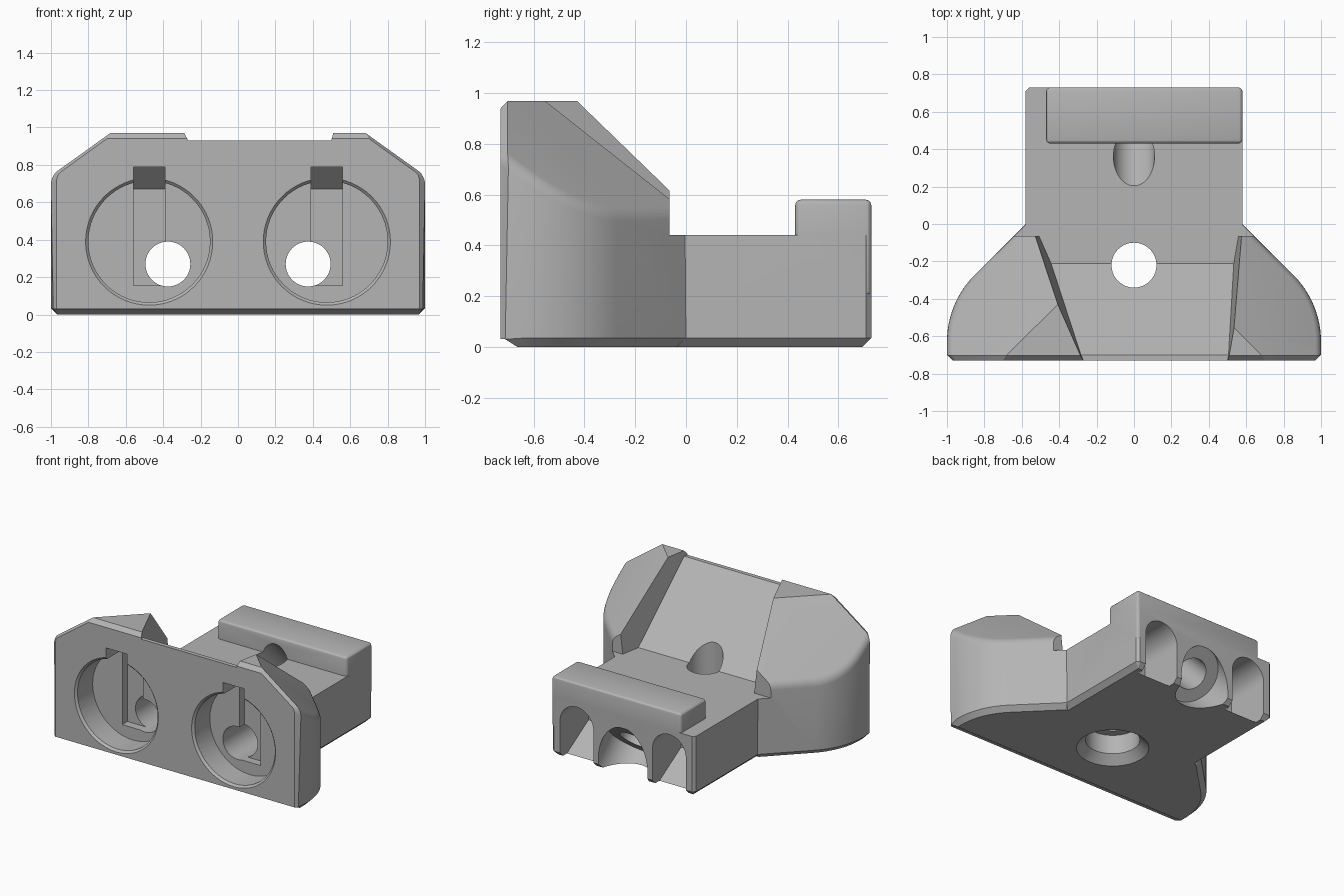
import bpy, bmesh, math
from mathutils import Vector

cube = bpy.data.objects.get("Cube")
if cube:
    bpy.data.objects.remove(cube)

grey = bpy.data.materials.new("plain grey")
grey.use_nodes = True
COLOUR = (0.46, 0.46, 0.46, 1)
grey.diffuse_color = COLOUR
grey.node_tree.nodes["Principled BSDF"].inputs["Base Color"].default_value = COLOUR


def prism(points, extrude):
    """Closed prism from a 3D outline swept along a vector."""
    bm = bmesh.new()
    face = bm.faces.new([bm.verts.new(p) for p in points])
    top = bmesh.ops.extrude_face_region(bm, geom=[face])["geom"]
    bmesh.ops.translate(bm, vec=extrude, verts=[v for v in top if isinstance(v, bmesh.types.BMVert)])
    bmesh.ops.recalc_face_normals(bm, faces=bm.faces)
    return bm


def side_prism(profile, x0, x1):
    return prism([(x0, y, z) for y, z in profile], (x1 - x0, 0, 0))


def box(x0, x1, y0, y1, z0, z1):
    return prism([(x0, y0, z0), (x1, y0, z0), (x1, y1, z0), (x0, y1, z0)], (0, 0, z1 - z0))


def cone(start, end, r1, r2=None):
    """Cylinder or cone running between two points."""
    a, b = Vector(start), Vector(end)
    bm = bmesh.new()
    bmesh.ops.create_cone(bm, cap_ends=True, segments=64, radius1=r1,
                          radius2=r1 if r2 is None else r2, depth=(b - a).length)
    bmesh.ops.rotate(bm, matrix=(b - a).to_track_quat("Z", "Y").to_matrix(), verts=bm.verts)
    bmesh.ops.translate(bm, vec=(a + b) / 2, verts=bm.verts)
    return bm


def slice_off(bm, point, normal):
    """Remove everything on the normal's side of a plane and cap it."""
    geom = bm.verts[:] + bm.edges[:] + bm.faces[:]
    cut = bmesh.ops.bisect_plane(bm, geom=geom, dist=1e-5, plane_co=point,
                                 plane_no=normal, clear_outer=True)["geom_cut"]
    bmesh.ops.holes_fill(bm, edges=[e for e in cut if isinstance(e, bmesh.types.BMEdge)])
    bmesh.ops.recalc_face_normals(bm, faces=bm.faces)


def bevel(bm, rule, width, segments=1):
    """Bevel the edges whose two face normals satisfy the rule."""
    edges = [e for e in bm.edges if len(e.link_faces) == 2
             and (rule(*[f.normal for f in e.link_faces])
                  or rule(*[f.normal for f in reversed(e.link_faces)]))]
    bmesh.ops.bevel(bm, geom=edges, offset=width, offset_type="OFFSET", segments=segments,
                    profile=0.5, affect="EDGES", clamp_overlap=True)
    bmesh.ops.recalc_face_normals(bm, faces=bm.faces)


def make(name, bm):
    mesh = bpy.data.meshes.new(name)
    bm.to_mesh(mesh)
    bm.free()
    mesh.materials.append(grey)
    obj = bpy.data.objects.new(name, mesh)
    bpy.context.collection.objects.link(obj)
    return obj


def combine(target, bm, operation="DIFFERENCE"):
    """Apply one boolean step and throw the tool away."""
    tool = make("tool", bm)
    mod = target.modifiers.new("step", "BOOLEAN")
    mod.object, mod.operation, mod.solver = tool, operation, "EXACT"
    graph = bpy.context.evaluated_depsgraph_get()
    result = bpy.data.meshes.new_from_object(target.evaluated_get(graph))
    target.modifiers.clear()
    target.data = result
    bpy.data.objects.remove(tool)


# Wide front part: curved plan, then sloping roof planes on each shoulder
half = [(1, -0.73)]
for i in range(13):
    t = math.radians(45 * i / 12)
    half.append((1 - 0.507 * (1 - math.cos(t)), -0.63 + 0.507 * math.sin(t)))
half.append((0.58, 0))
plan = half + [(-x, y) for x, y in reversed(half)]
front = prism([(x, y, 0) for x, y in plan], (0, 0, 1.3))
slice_off(front, (0, 0, 0.97), (0, 0, 1))
for s in (1, -1):
    slice_off(front, (s * 0.68, -0.7, 0.97), Vector((s * 0.72, 0.73, 1)))
bevel(front, lambda a, b: a.z > 0.3 and a.y > 0.2 and abs(b.z) < 0.1 and b.y > -0.5, 0.045, 4)
bevel(front, lambda a, b: a.y < -0.99 and b.y > -0.9, 0.03)
bevel(front, lambda a, b: a.z < -0.99 and b.z > -0.9, 0.035)
body = make("mount_body", front)

# Narrow rear block and its raised lip
c = 0.02
rear_plan = [(-0.58, -0.2), (0.58, -0.2), (0.58, 0.73 - c), (0.58 - c, 0.73),
             (c - 0.58, 0.73), (-0.58, 0.73 - c)]
rear = prism([(x, y, 0) for x, y in rear_plan], (0, 0, 0.44))
bevel(rear, lambda a, b: a.z < -0.99 and b.z > -0.9, 0.035)
lip = box(-0.47, 0.58, 0.43, 0.73, 0.2, 0.58)
bevel(lip, lambda a, b: True, 0.022, 3)

# Clear the space behind the shoulders, then join the rear
combine(body, box(-1.2, 1.2, -0.065, 1, 0.44, 1.5))
combine(body, rear, "UNION")
combine(body, lip, "UNION")

# Sloped channel between two uneven shoulder walls
channel = side_prism([(-0.9, 0.93), (-0.7, 0.93), (-0.21, 0.44), (0.2, 0.44),
                      (0.2, 1.3), (-0.9, 1.3)], -1.2, 1.2)
slice_off(channel, (-0.27, -0.73, 0.93), (-0.52, -0.23, -0.06))
slice_off(channel, (0.5, -0.73, 0.93), (0.52, -0.09, -0.06))
slice_off(channel, (0, 0.0, 0), (0, 1, 0))
combine(body, channel)

# Vertical screw hole with a chamfered counterbore below
Y = -0.22
combine(body, cone((0, Y, -0.1), (0, Y, 1), 0.12))
combine(body, cone((0, Y, -0.1), (0, Y, 0.2), 0.18))
combine(body, cone((0, Y, -0.02), (0, Y, 0.06), 0.26, 0.18))

# Tilted screw hole with its counterbore at the back
combine(body, cone((0, 0.2, 0.6), (0, 0.8, 0), 0.11))
combine(body, cone((0, 0.59, 0.21), (0, 0.99, -0.19), 0.2))

for s in (1, -1):
    # Round front pocket with chamfered rim
    x = s * 0.475
    combine(body, cone((x, -0.9, 0.39), (x, -0.54, 0.39), 0.325))
    combine(body, cone((x, -0.74, 0.39), (x, -0.71, 0.39), 0.35, 0.32))
    # Deeper key groove with sloping ceiling
    combine(body, side_prism([(-0.9, 0.79), (-0.61, 0.79), (-0.48, 0.67), (-0.48, 0.155),
                              (-0.9, 0.155)], x - 0.085, x + 0.085))
    # Wire passage to the back, with a sloping outlet slot
    w = s * 0.375
    combine(body, cone((w, -0.6, 0.27), (w, 0.9, 0.27), 0.12))
    combine(body, cone((w, 0.4, 0.27), (w, 0.9, 0.27), 0.135))
    combine(body, side_prism([(0.4, 0.27), (0.4, 0.15), (0.8, -0.09), (0.9, -0.09),
                              (0.9, 0.27)], w - 0.135, w + 0.135))

# Smooth curved walls while keeping crisp edges
bpy.ops.object.select_all(action="DESELECT")
body.select_set(True)
bpy.context.view_layer.objects.active = body
bpy.ops.object.shade_smooth_by_angle(angle=math.radians(25))
